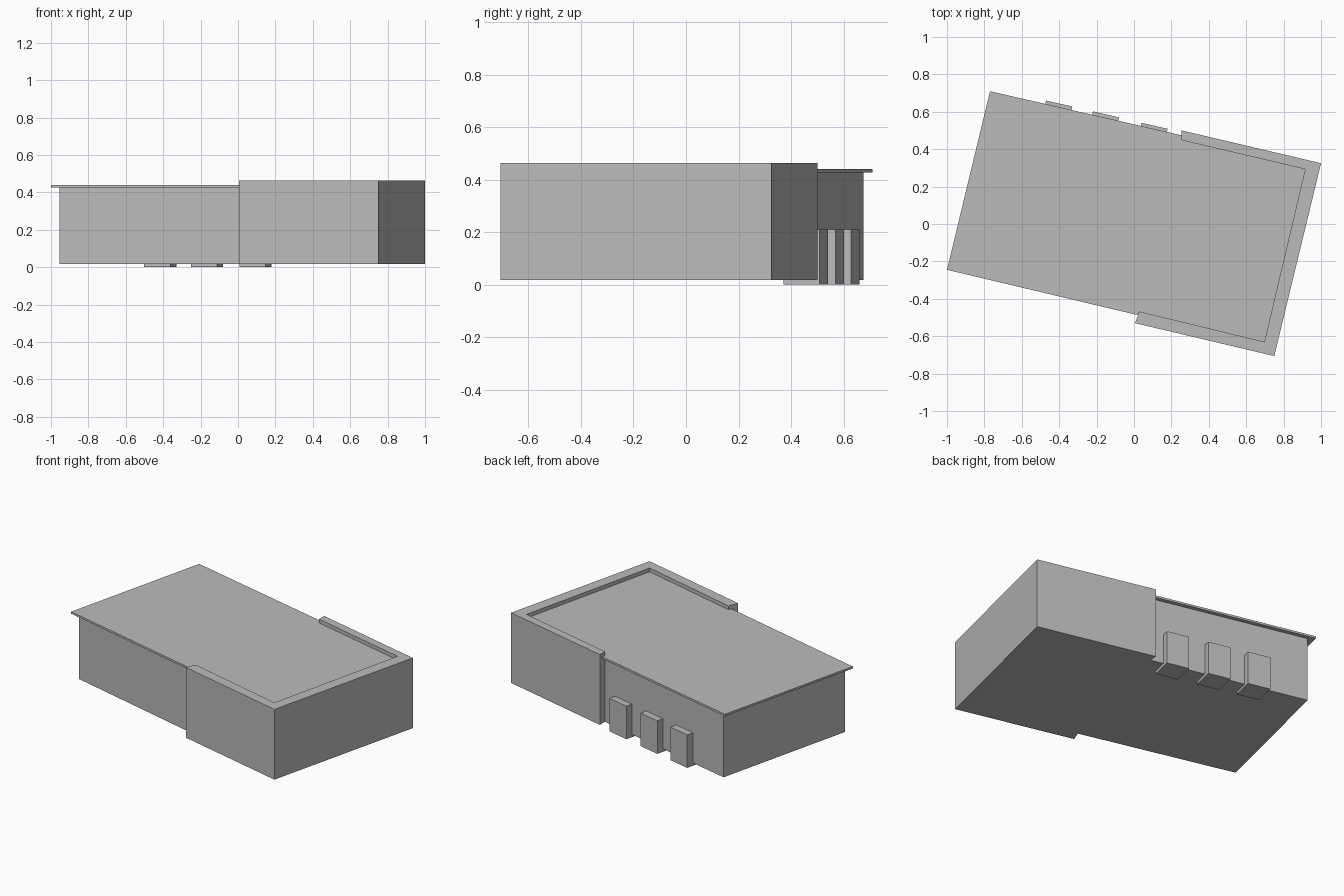
import bpy
import bmesh

cube = bpy.data.objects.get("Cube")
if cube:
    bpy.data.objects.remove(cube, do_unlink=True)

grey = bpy.data.materials.new("plain grey")
grey.use_nodes = True
colour = (0.5, 0.5, 0.5, 1)
grey.diffuse_color = colour
for node in grey.node_tree.nodes:
    if node.type == 'BSDF_PRINCIPLED':
        node.inputs["Base Color"].default_value = colour


def prism(name, outline, bottom, top):
    """Extrude a plan outline between two heights."""
    bm = bmesh.new()
    base = bm.faces.new([bm.verts.new((x, y, bottom)) for x, y in outline])
    result = bmesh.ops.extrude_face_region(bm, geom=[base], use_keep_orig=True)
    for item in result["geom"]:
        if isinstance(item, bmesh.types.BMVert):
            item.co.z = top
    bmesh.ops.recalc_face_normals(bm, faces=bm.faces)
    mesh = bpy.data.meshes.new(name)
    bm.to_mesh(mesh)
    bm.free()
    mesh.materials.append(grey)
    obj = bpy.data.objects.new(name, mesh)
    bpy.context.collection.objects.link(obj)
    return obj


FLOOR, EAVES, ROOF, PARAPET, BAY = 0.018, 0.427, 0.44, 0.464, 0.21

# Inner line of the parapet wall, shared by the walls and roof
inner = [(0.03, -0.468), (0.697, -0.63), (0.915, 0.293), (0.255, 0.448)]

# Main building walls, set in below the roof overhang
prism("main_walls", [(-0.955, -0.229)] + inner + [(-0.737, 0.676)], FLOOR, EAVES)

# Roof slab, running out past the walls and butting into the parapet
prism("roof_slab", [(-1, -0.245), (0.02, -0.487), inner[0], inner[1], inner[2],
                    inner[3], (0.255, 0.474), (-0.77, 0.71)], EAVES, ROOF)

# Thick wall wrapping three sides and rising above the roof
outer = [(0.255, 0.50), (1, 0.325), (0.75, -0.706), (0.005, -0.53)]
prism("parapet_wall", inner + outer, FLOOR, PARAPET)

# Three small bays along the back wall
for i, (x, y) in enumerate([(-0.47, 0.66), (-0.22, 0.602), (0.04, 0.541)]):
    prism(f"back_bay_{i + 1}", [(x, y), (x + 0.14, y - 0.032),
                                (x + 0.108, y - 0.17), (x - 0.032, y - 0.138)], 0, BAY)
